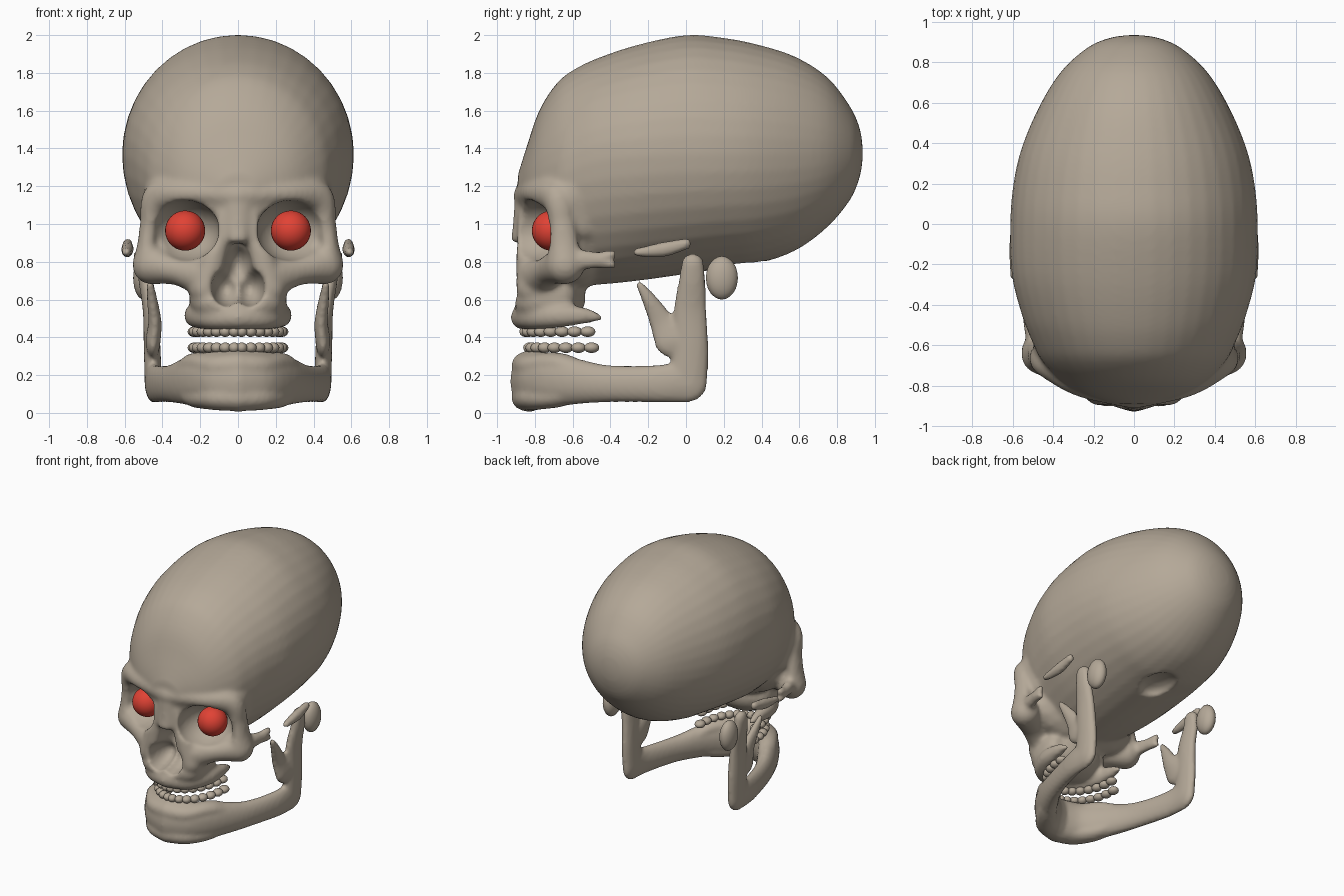
import bpy, bmesh, math
from mathutils import Matrix, Vector

if "Cube" in bpy.data.objects:
    bpy.data.objects.remove(bpy.data.objects["Cube"], do_unlink=True)


def material(name, rgb):
    mat = bpy.data.materials.new(name)
    mat.use_nodes = True
    mat.diffuse_color = (*rgb, 1)
    mat.node_tree.nodes["Principled BSDF"].inputs["Base Color"].default_value = (*rgb, 1)
    return mat


BONE = material("bone", (0.46, 0.395, 0.315))
RED = material("red eye", (0.75, 0.055, 0.035))
VOXEL = 0.0145


def spline(rows, steps):
    """Catmull-Rom interpolation through rows of numbers."""
    pts = [Vector(r) for r in rows]
    if len(pts) == 1:
        return pts
    out = []
    for i in range(len(pts) - 1):
        a, b = pts[max(i - 1, 0)], pts[i]
        c, d = pts[i + 1], pts[min(i + 2, len(pts) - 1)]
        for s in range(steps):
            t = s / steps
            out.append(b + (c - a) * (t / 2)
                       + (a * 2 - b * 5 + c * 4 - d) * (t * t / 2)
                       + (b * 3 - a - c * 3 + d) * (t ** 3 / 2))
    return out + [pts[-1]]


def chain(bm, *rows, steps=7):
    """Ellipsoids (x, y, z, rx, ry, rz) strung along a path, mirrored in x."""
    sides = (1, -1) if any(r[0] for r in rows) else (1,)
    for p in spline(rows, steps):
        for s in sides:
            m = Matrix.Translation((s * p[0], p[1], p[2])) @ Matrix.Diagonal(
                (max(p[3], .012), max(p[4], .012), max(p[5], .012), 1))
            bmesh.ops.create_icosphere(bm, subdivisions=3, radius=1, matrix=m)


def make(name, bm, mat):
    mesh = bpy.data.meshes.new(name)
    bm.to_mesh(mesh)
    bm.free()
    obj = bpy.data.objects.new(name, mesh)
    bpy.context.scene.collection.objects.link(obj)
    finish(mesh, mat)
    return obj


def finish(mesh, mat):
    mesh.materials.clear()
    mesh.materials.append(mat)
    mesh.polygons.foreach_set("use_smooth", [True] * len(mesh.polygons))
    mesh.update()


def fuse(obj, mat, cutter=None, smooth=5):
    """Merge overlapping forms into one skin, optionally carve, then soften."""
    def remesh():
        mod = obj.modifiers.new("fuse", 'REMESH')
        mod.mode = 'VOXEL'
        mod.voxel_size = VOXEL
    remesh()
    if cutter:
        mod = obj.modifiers.new("carve", 'BOOLEAN')
        mod.operation = 'DIFFERENCE'
        mod.solver = 'EXACT'
        mod.object = cutter
        remesh()
    mod = obj.modifiers.new("soften", 'SMOOTH')
    mod.factor = 0.5
    mod.iterations = smooth
    deps = bpy.context.evaluated_depsgraph_get()
    baked = bpy.data.meshes.new_from_object(obj.evaluated_get(deps))
    obj.modifiers.clear()
    obj.data = baked
    finish(baked, mat)


# Cranium: rings along y (y, half width, top, widest height, bottom)
skull = bmesh.new()
rings = [
    (.935, .03, 1.41, 1.375, 1.34), (.92, .125, 1.505, 1.375, 1.25),
    (.87, .235, 1.62, 1.375, 1.13), (.75, .365, 1.775, 1.375, .985),
    (.58, .47, 1.885, 1.37, .86), (.38, .555, 1.95, 1.37, .79),
    (.2, .597, 1.985, 1.37, .765), (0, .613, 2.0, 1.37, .735),
    (-.25, .605, 1.95, 1.36, .70), (-.45, .555, 1.885, 1.34, .68),
    (-.58, .505, 1.825, 1.3, .68), (-.68, .455, 1.75, 1.25, .76),
    (-.775, .36, 1.605, 1.22, .88), (-.84, .25, 1.42, 1.2, 1.0),
    (-.89, .1, 1.26, 1.18, 1.08)]
SEG = 40
loops = []
for y, w, top, mid, low in spline(rings, 4):
    loop = []
    for k in range(SEG):
        a = math.tau * k / SEG
        h = top - mid if math.sin(a) > 0 else mid - low
        loop.append(skull.verts.new((w * math.cos(a), y, mid + h * math.sin(a))))
    loops.append(loop)
for a, b in zip(loops, loops[1:]):
    for k in range(SEG):
        n = (k + 1) % SEG
        skull.faces.new((a[k], a[n], b[n], b[k]))
skull.faces.new(loops[0])
skull.faces.new(loops[-1])
bmesh.ops.recalc_face_normals(skull, faces=skull.faces[:])

# Brow ridge running down the outer socket rim into the cheekbone
chain(skull, (0, -.835, 1.15, .1, .08, .075), (.25, -.775, 1.165, .09, .085, .07),
      (.42, -.685, 1.14, .08, .08, .09), (.465, -.655, 1.0, .055, .07, .07),
      (.48, -.645, .88, .055, .08, .07), (.46, -.64, .785, .1, .105, .105))
# Temple fill behind the outer rim
chain(skull, (.4, -.6, 1.15, .1, .12, .13), (.38, -.56, 1.0, .09, .1, .1))
# Lower socket rim
chain(skull, (.46, -.64, .785, .1, .105, .105), (.32, -.72, .755, .08, .09, .08),
      (.18, -.79, .72, .09, .095, .11))
# Nose bridge and the walls beside the nose
chain(skull, (0, -.84, 1.1, .09, .07, .06), (0, -.85, .97, .08, .07, .06),
      (0, -.875, .92, .06, .055, .03))
chain(skull, (.07, -.82, 1.05, .06, .07, .06), (.12, -.815, .85, .075, .085, .07),
      (.17, -.8, .66, .09, .1, .09))
# Mid face and upper jaw
chain(skull, (0, -.6, .9, .44, .2, .26))
chain(skull, (0, -.72, .61, .26, .19, .16))
chain(skull, (0, -.82, .56, .1, .085, .08), (.14, -.8, .59, .1, .1, .09),
      (.18, -.68, .62, .08, .1, .1))
chain(skull, (0, -.86, .505, .08, .07, .065), (.14, -.81, .505, .07, .07, .065),
      (.22, -.68, .515, .06, .08, .065), (.24, -.55, .515, .04, .06, .045),
      (.24, -.46, .505, .02, .02, .02))
# Forked stub of the cheek arch
for dz in (.03, -.025):
    chain(skull, (.49, -.6, .81, .04, .06, .055), (.515, -.48, .81, .035, .05, .045),
          (.53, -.39, .81 + dz, .025, .025, .025))

# Carving form: eye sockets, nose opening, opening under the cranium
cut = bmesh.new()
chain(cut, (.285, -.83, .965, .19, .23, .163))
chain(cut, (0, -.93, .775, .08, .23, .135))
chain(cut, (.06, -.93, .665, .085, .23, .105))
chain(cut, (0, .28, .77, .12, .16, .065))
cutter = make("carving_form", cut, BONE)
cutter.hide_render = True
fuse(cutter, BONE, smooth=1)
skull_obj = make("skull", skull, BONE)
fuse(skull_obj, BONE, cutter, smooth=5)
bpy.data.objects.remove(cutter, do_unlink=True)

# Lower jaw: body, squared chin, rising branch and front prong
jaw = bmesh.new()
chain(jaw, (0, -.83, .168, .1, .1, .165), (.14, -.775, .175, .08, .1, .15),
      (.26, -.63, .17, .065, .1, .13), (.36, -.42, .155, .055, .09, .1),
      (.435, -.15, .155, .05, .09, .1), (.45, .01, .17, .045, .105, .115), steps=10)
for z, size in ((.25, .075), (.08, .072)):
    chain(jaw, (0, -.84, z, .09, .085, size), (.13, -.795, z, .075, .085, .065),
          (.24, -.66, z + .01, .06, .08, .055), (.33, -.49, .17, .05, .07, .06))
chain(jaw, (.45, .01, .17, .045, .105, .115), (.455, .025, .35, .045, .095, .1),
      (.465, .022, .55, .04, .088, .08), (.49, .033, .71, .038, .07, .06),
      (.495, .035, .785, .04, .06, .06))
chain(jaw, (.45, -.06, .38, .04, .11, .09), (.44, -.125, .48, .035, .07, .06),
      (.455, -.195, .6, .028, .04, .04), (.465, -.245, .675, .02, .02, .025))
jaw_obj = make("lower_jaw", jaw, BONE)
fuse(jaw_obj, BONE, smooth=4)

# Loose slivers of the cheek arch
arch = bmesh.new()
chain(arch, (.59, -.25, .85, .025, .03, .024), (.585, -.12, .865, .034, .04, .04),
      (.585, .0, .895, .025, .03, .03))
arch_obj = make("cheek_arch_slivers", arch, BONE)
fuse(arch_obj, BONE, smooth=2)

# Joint knobs behind the jaw
knobs = bmesh.new()
chain(knobs, (.5, .19, .715, .055, .085, .115))
make("joint_knobs", knobs, BONE)

# Teeth: beads along an arch
for name, z, back in (("upper_teeth", .43, -.52), ("lower_teeth", .345, -.5)):
    teeth = bmesh.new()
    count = 8
    for i in range(count):
        a = math.pi / 2 * (i + 0.4) / (count - 0.6)
        size = .03 + .008 * i / count
        chain(teeth, (.23 * math.sin(a), back - .33 * math.cos(a), z,
                      size, size * 1.1, .028))
    make(name, teeth, BONE)

# Eyes
for side, s in (("left", 1), ("right", -1)):
    eye = bmesh.new()
    bmesh.ops.create_uvsphere(eye, u_segments=32, v_segments=20, radius=.106,
                              matrix=Matrix.Translation((s * .28, -.71, .965)))
    make(side + "_eye", eye, RED)
